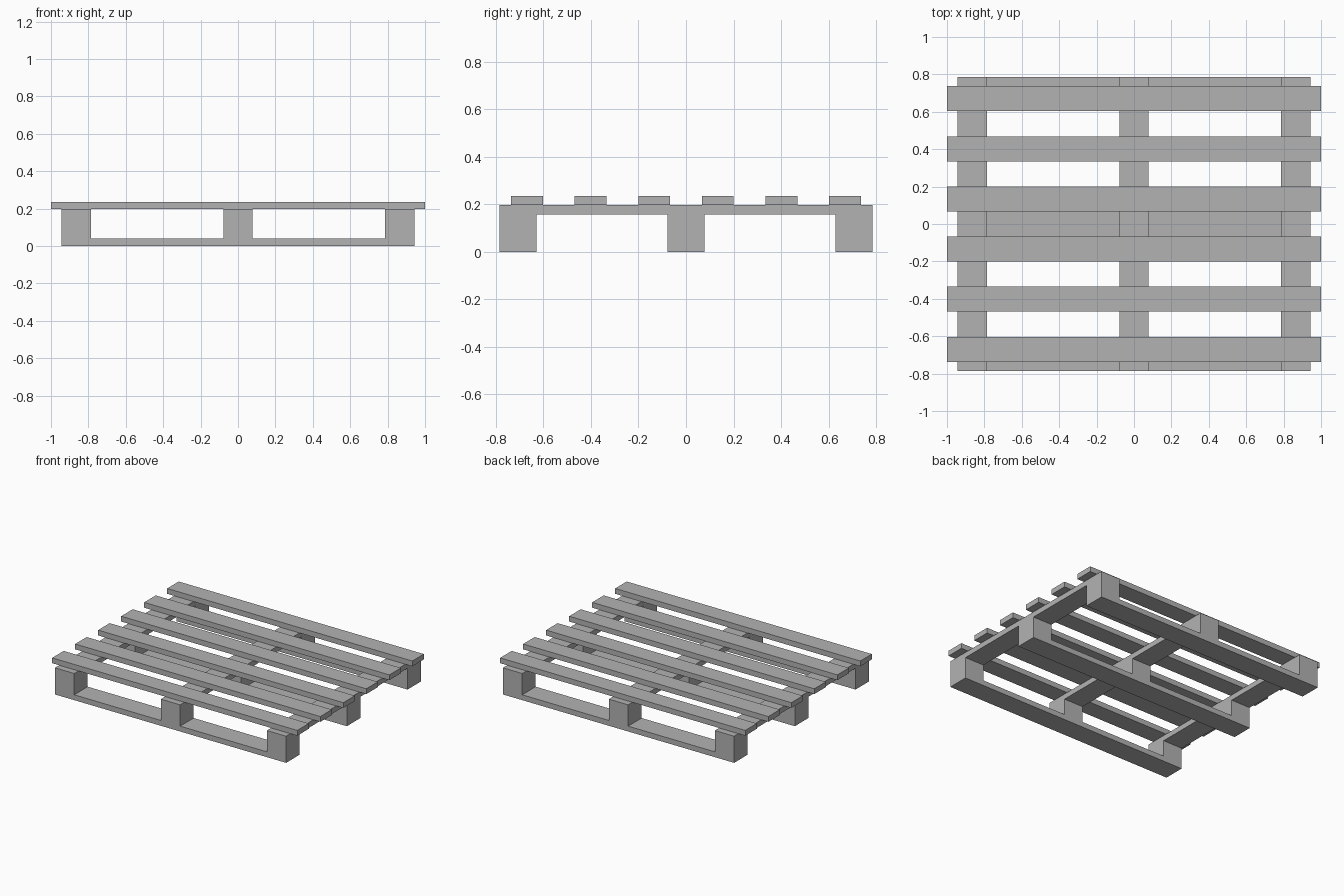
import bpy

# Remove the default cube
cube = bpy.data.objects.get("Cube")
if cube:
    bpy.data.objects.remove(cube, do_unlink=True)

# One flat grey for the whole pallet
GREY = (0.45, 0.45, 0.45, 1)
grey = bpy.data.materials.new("pallet_grey")
grey.use_nodes = True
grey.diffuse_color = GREY
grey.node_tree.nodes["Principled BSDF"].inputs["Base Color"].default_value = GREY

HALF_X, HALF_Y = 0.943, 0.786      # footprint of the base frame
BLOCK = 0.157                      # width of blocks, runners and stringers
BOARD = 0.0393                     # board thickness
DECK_Z = 0.1965                    # underside of the deck slats
SLAT_PITCH, SLAT_WIDTH = 0.268, 0.134


def box(name, x, y, bottom, size):
    """Add a plain box resting on the given height."""
    bpy.ops.mesh.primitive_cube_add(size=1, location=(x, y, bottom + size[2] / 2))
    ob = bpy.context.object
    ob.name = name
    ob.scale = size
    bpy.ops.object.transform_apply(location=False, rotation=False, scale=True)
    ob.data.materials.append(grey)
    return ob


columns = [("right", -1), ("centre", 0), ("left", 1)]
rows = [("front", -1), ("middle", 0), ("back", 1)]
block_x = HALF_X - BLOCK / 2
block_y = HALF_Y - BLOCK / 2

# Bottom runners, side to side
for row, sy in rows:
    box(f"{row}_runner", 0, sy * block_y, 0, (2 * HALF_X, BLOCK, BOARD))

# Stringers, front to back
for col, sx in columns:
    box(f"{col}_stringer", sx * block_x, 0, DECK_Z - BOARD, (BLOCK, 2 * HALF_Y, BOARD))

# Spacer blocks between runners and stringers
for row, sy in rows:
    for col, sx in columns:
        box(f"{row}_{col}_block", sx * block_x, sy * block_y, BOARD,
            (BLOCK, BLOCK, DECK_Z - 2 * BOARD))

# Deck slats
for i in range(6):
    box(f"deck_slat_{i + 1}", 0, (i - 2.5) * SLAT_PITCH, DECK_Z, (2, SLAT_WIDTH, BOARD))
